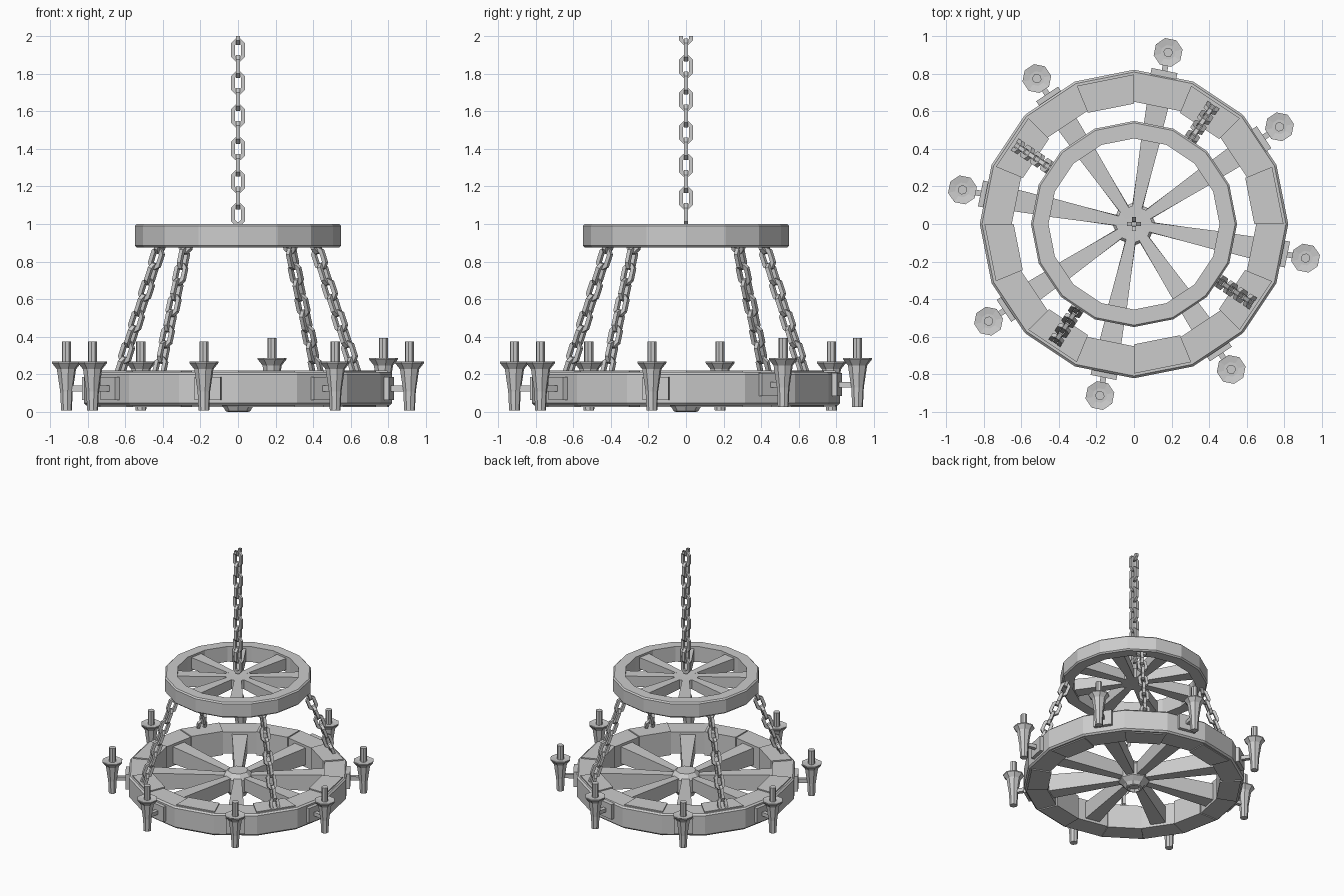
import bpy, bmesh
from math import pi, sin, cos, radians
from mathutils import Vector, Matrix

if "Cube" in bpy.data.objects:
    bpy.data.objects.remove(bpy.data.objects["Cube"])


def finish(name, bm):
    bmesh.ops.recalc_face_normals(bm, faces=bm.faces)
    me = bpy.data.meshes.new(name)
    bm.to_mesh(me)
    bm.free()
    ob = bpy.data.objects.new(name, me)
    bpy.context.collection.objects.link(ob)
    return ob


def lathe(name, profile, n, centre=(0, 0), closed=False, start=0.0):
    """Spin (radius, z) points into n flat sides; open profiles get end caps."""
    bm = bmesh.new()
    loops = [[bm.verts.new((centre[0] + r * cos(start + 2 * pi * i / n),
                            centre[1] + r * sin(start + 2 * pi * i / n), z))
              for i in range(n)] for r, z in profile]
    pairs = list(zip(loops, loops[1:]))
    if closed:
        pairs.append((loops[-1], loops[0]))
    else:
        bm.faces.new(loops[0])
        bm.faces.new(loops[-1])
    for a, b in pairs:
        for i in range(n):
            j = (i + 1) % n
            bm.faces.new((a[i], a[j], b[j], b[i]))
    return finish(name, bm)


def block(name, angle, inner, outer):
    """Tapered radial block; each end is (radius, width, z0, z1)."""
    bm = bmesh.new()
    rot = Matrix.Rotation(angle, 3, 'Z')
    ends = []
    for r, w, z0, z1 in (inner, outer):
        ends.append([bm.verts.new(rot @ Vector((r, y, z))) for y, z in
                     ((-w / 2, z0), (w / 2, z0), (w / 2, z1), (-w / 2, z1))])
    a, b = ends
    bm.faces.new(a)
    bm.faces.new(b)
    for i in range(4):
        j = (i + 1) % 4
        bm.faces.new((a[i], a[j], b[j], b[i]))
    return finish(name, bm)


def ring_profile(r0, r1, z0, z1, b):
    return [(r0, z0), (r1 - b, z0), (r1, z0 + b), (r1, z1 - b), (r1 - b, z1), (r0, z1)]


def chain(name, start, direction, side, count, first=0, pitch=0.0875, clip=None):
    """Row of octagonal links, alternately turned a quarter."""
    d = Vector(direction).normalized()
    s = Vector(side).normalized()
    t = d.cross(s)
    hw, hl, cut, wire = 0.026, 0.05, 0.018, 0.011
    outline = [(hw, -hl + cut), (hw, hl - cut), (hw - cut, hl), (cut - hw, hl),
               (-hw, hl - cut), (-hw, cut - hl), (cut - hw, -hl), (hw - cut, -hl)]
    bm = bmesh.new()
    for k in range(count):
        u, v = (s, t) if (k + first) % 2 == 0 else (t, s)
        c = Vector(start) + d * pitch * k
        rings = []
        for x, y in outline:
            ox = wire if x > 0 else -wire
            oy = wire if y > 0 else -wire
            if abs(x) == hw:
                oy *= 0.4
            else:
                ox *= 0.4
            rings.append([bm.verts.new(c + u * (x + f * ox) + d * (y + f * oy) + v * g * wire)
                          for f, g in ((-1, -1), (1, -1), (1, 1), (-1, 1))])
        for i in range(8):
            a, b = rings[i], rings[(i + 1) % 8]
            for m in range(4):
                n = (m + 1) % 4
                bm.faces.new((a[m], a[n], b[n], b[m]))
    if clip is not None:
        bmesh.ops.bisect_plane(bm, geom=bm.verts[:] + bm.edges[:] + bm.faces[:],
                               plane_co=(0, 0, clip), plane_no=(0, 0, 1), clear_outer=True)
    return finish(name, bm)


# Wheel rims
lathe("lower_rim", ring_profile(0.65, 0.82, 0.036, 0.213, 0.012), 16, closed=True)
lathe("upper_rim", ring_profile(0.455, 0.548, 0.875, 1.0, 0.010), 16, closed=True)

# Rim reinforcement segments on every other side of the lower rim
for k in range(8):
    a0 = k * pi / 4
    bm = bmesh.new()
    quads = [[bm.verts.new((r * cos(a), r * sin(a), z)) for r, a in
              ((0.64, a0), (0.795, a0), (0.795, a0 + pi / 8), (0.64, a0 + pi / 8))]
             for z in (0.028, 0.222)]
    bm.faces.new(quads[0])
    bm.faces.new(quads[1])
    for i in range(4):
        j = (i + 1) % 4
        bm.faces.new((quads[0][i], quads[0][j], quads[1][j], quads[1][i]))
    finish("rim_segment", bm)

# Hubs
lathe("lower_hub", [(0.04, 0.02), (0.05, 0.0), (0.065, 0.005), (0.08, 0.03), (0.115, 0.06),
                    (0.115, 0.16), (0.075, 0.2)], 8)
lathe("upper_hub", [(0.10, 0.90), (0.10, 0.975)], 8)

# Spokes, brackets and candle holders
for k in range(8):
    a = radians(33.75 + 45 * k)
    block("lower_spoke", a, (0.07, 0.055, 0.07, 0.17), (0.67, 0.12, 0.055, 0.195))
    block("upper_spoke", a, (0.04, 0.045, 0.90, 0.975), (0.48, 0.105, 0.89, 0.985))
    up = 0.02 if k < 2 else 0.0
    block("bracket_plate", a, (0.79, 0.14, 0.065 + up, 0.187 + up),
          (0.832, 0.14, 0.065 + up, 0.187 + up))
    block("bracket_arm", a, (0.82, 0.03, 0.11 + up, 0.14 + up),
          (0.92, 0.03, 0.11 + up, 0.14 + up))
    c = (0.93 * cos(a), 0.93 * sin(a))
    cup = [(0.029, 0.008), (0.034, 0.11), (0.047, 0.195), (0.052, 0.228),
           (0.078, 0.26), (0.078, 0.268), (0.04, 0.262)]
    lathe("candle_holder", [(r, z + up) for r, z in cup], 8, c, start=a + pi / 8)
    lathe("candle", [(0.025, 0.25 + up), (0.025, 0.375 + up)], 8, c, start=a)

# Chains
chain("main_chain", (0, 0, 1.05), (0, 0, 1), (1, 0, 0), 12, clip=2.0)
for k in range(4):
    a = radians(56.25 + 90 * k)
    p = Vector((0.745 * cos(a), 0.745 * sin(a), 0.235))
    q = Vector((0.49 * cos(a), 0.49 * sin(a), 0.90))
    chain("side_chain", p, q - p, (-sin(a), cos(a), 0), 9, pitch=(q - p).length / 8)
